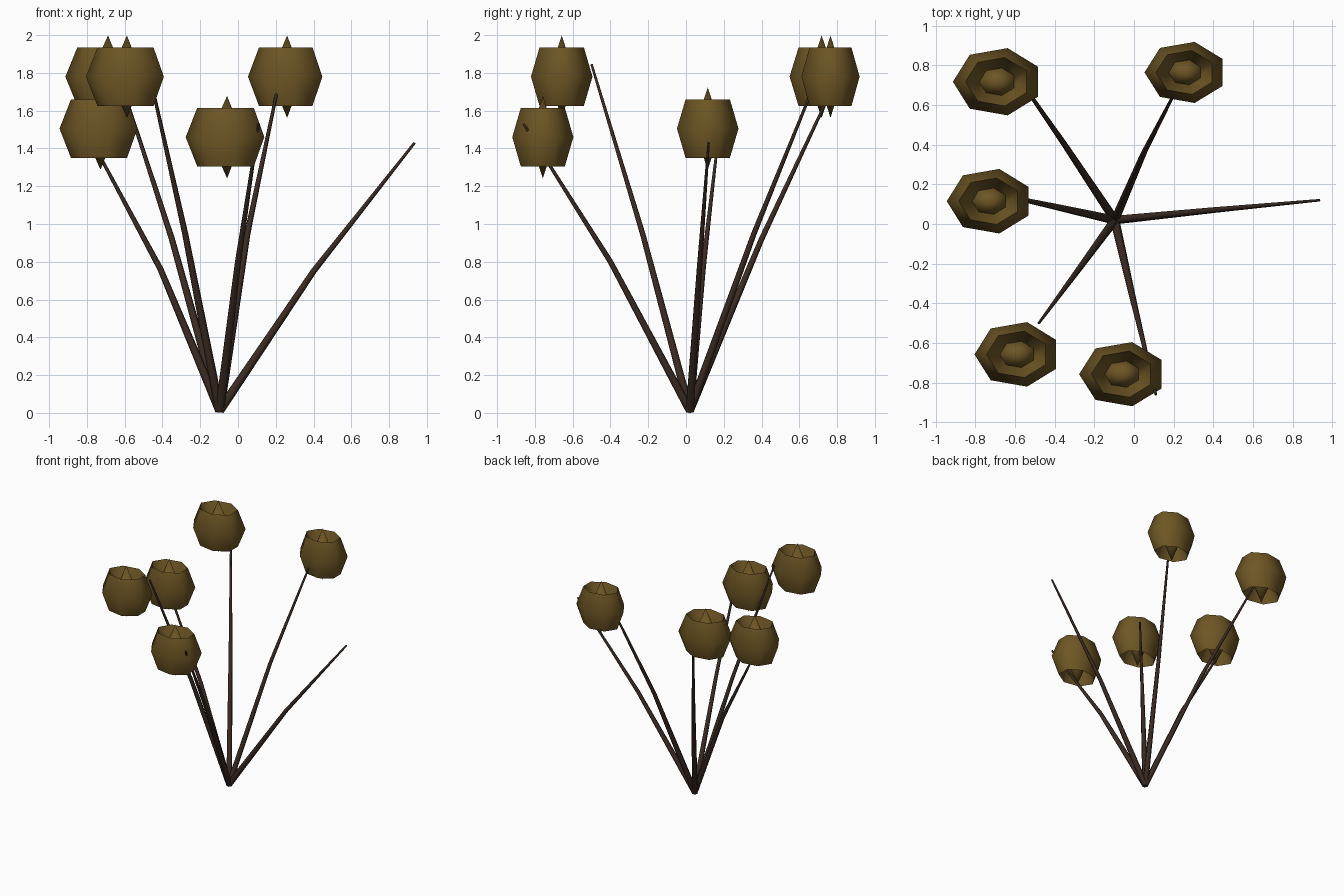
import bpy, bmesh, math
from mathutils import Vector

if "Cube" in bpy.data.objects:
    bpy.data.objects.remove(bpy.data.objects["Cube"])


def material(name, rgb):
    m = bpy.data.materials.new(name)
    m.diffuse_color = (*rgb, 1)
    m.use_nodes = True
    m.node_tree.nodes["Principled BSDF"].inputs["Base Color"].default_value = m.diffuse_color
    return m


POD = material("olive brown pod", (0.155, 0.093, 0.018))
STEM = material("dark brown stem", (0.042, 0.024, 0.016))


def finish(bm, name, mat, angle):
    bmesh.ops.recalc_face_normals(bm, faces=bm.faces)
    me = bpy.data.meshes.new(name)
    bm.to_mesh(me)
    bm.free()
    ob = bpy.data.objects.new(name, me)
    bpy.context.collection.objects.link(ob)
    me.materials.append(mat)
    bpy.ops.object.select_all(action='DESELECT')
    ob.select_set(True)
    bpy.context.view_layer.objects.active = ob
    bpy.ops.object.shade_smooth_by_angle(angle=math.radians(angle))


def bridge(bm, rings):
    for a, b in zip(rings, rings[1:]):
        n = len(a)
        for i in range(n):
            bm.faces.new((a[i], a[(i + 1) % n], b[(i + 1) % n], b[i]))


# bent, tapering stem through three points
def stem(name, points, radii=(0.024, 0.016, 0.007), sides=6):
    bm = bmesh.new()
    pts = [Vector(p) for p in points]
    rings = []
    for i, p in enumerate(pts):
        d = (pts[min(i + 1, 2)] - pts[max(i - 1, 0)]).normalized()
        u = d.cross(Vector((0, 1, 0))).normalized()
        v = d.cross(u)
        rings.append([bm.verts.new(p + radii[i] * (u * math.cos(t) + v * math.sin(t)))
                      for t in (math.tau * k / sides for k in range(sides))])
    bridge(bm, rings)
    bm.faces.new(rings[0])
    bm.faces.new(rings[-1])
    finish(bm, name, STEM, 65)


# seven-sided pod, dished at both ends with a pointed middle
PROFILE = [(0.41, 0.015), (0.72, 0.155), (1, 0), (0.72, -0.155), (0.41, -0.015)]


def pod(name, centre, rx, ry, sides=7):
    bm = bmesh.new()
    c = Vector(centre)
    rings = []
    for r, z in PROFILE:
        rings.append([bm.verts.new(c + Vector((rx * r * math.cos(t), ry * r * math.sin(t), z)))
                      for t in (math.pi + math.tau * k / sides for k in range(sides))])
    bridge(bm, rings)
    for ring, z in ((rings[0], 0.218), (rings[-1], -0.218)):
        tip = bm.verts.new(c + Vector((0, 0, z)))
        for i in range(sides):
            bm.faces.new((ring[i], ring[(i + 1) % sides], tip))
    finish(bm, name, POD, 62)


ROOT = (-0.097, 0.02, 0.012)
STEMS = {
    "back_left": ((-0.35, 0.40, 0.92), (-0.62, 0.79, 1.75)),
    "back_right": ((0.05, 0.36, 0.95), (0.225, 0.70, 1.79)),
    "right": ((0.40, 0.07, 0.75), (0.935, 0.12, 1.43)),
    "front": ((0.0, -0.40, 0.80), (0.11, -0.86, 1.53)),
    "front_left": ((-0.28, -0.23, 0.95), (-0.48, -0.50, 1.845)),
    "left": ((-0.41, 0.09, 0.76), (-0.78, 0.17, 1.45)),
}
for key, (mid, tip) in STEMS.items():
    stem("stem_" + key, (ROOT, mid, tip))

PODS = {
    "back_left": ((-0.688, 0.718, 1.78), 0.226, 0.174),
    "back_right": ((0.26, 0.765, 1.78), 0.207, 0.158),
    "front": ((-0.058, -0.758, 1.46), 0.219, 0.166),
    "front_left": ((-0.588, -0.658, 1.78), 0.217, 0.167),
    "left": ((-0.728, 0.115, 1.505), 0.217, 0.167),
}
for key, (c, rx, ry) in PODS.items():
    pod("pod_" + key, c, rx, ry)
